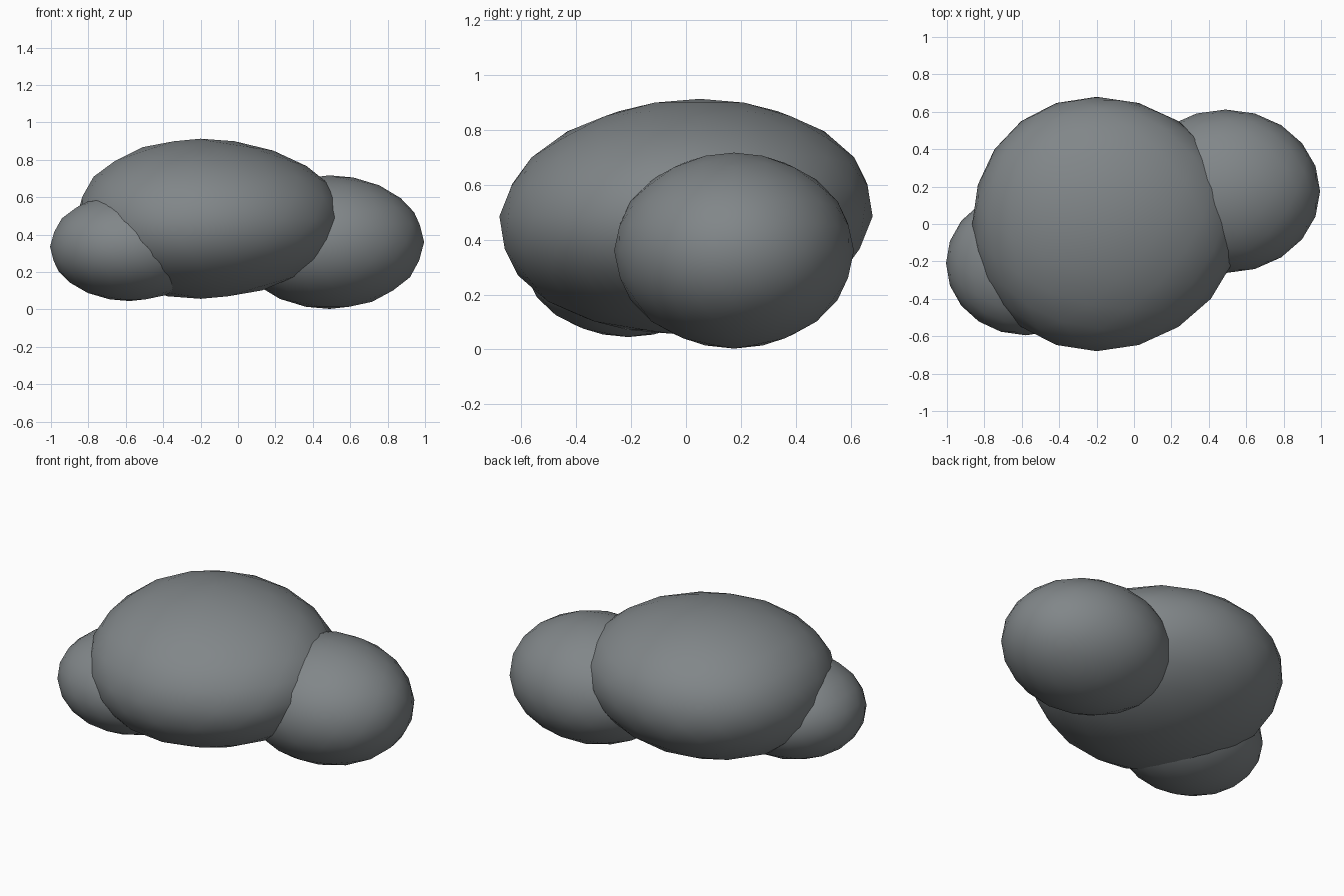
import bpy

if "Cube" in bpy.data.objects:
    bpy.data.objects.remove(bpy.data.objects["Cube"])

stone = bpy.data.materials.new("slate grey")
stone.diffuse_color = (0.22, 0.24, 0.25, 1)
stone.use_nodes = True
stone.node_tree.nodes["Principled BSDF"].inputs["Base Color"].default_value = stone.diffuse_color


def boulder(name, centre, radii, bulge=0.0, lean=0.0):
    """Smooth ellipsoid; bulge makes it egg-shaped along x, lean shifts the top in y."""
    bpy.ops.mesh.primitive_ico_sphere_add(subdivisions=3, radius=1, location=centre)
    ob = bpy.context.object
    ob.name = name
    for v in ob.data.vertices:
        u, w, h = v.co
        v.co = (radii[0] * u + bulge * (u * u - 1),
                radii[1] * w + lean * h,
                radii[2] * h)
    bpy.ops.object.shade_smooth()
    ob.data.materials.append(stone)
    return ob


# Big middle boulder with a smaller one on each side
boulder("large_boulder", (-0.15, 0, 0.485), (0.715, 0.68, 0.428), 0.05, 0.05)
boulder("right_boulder", (0.49, 0.175, 0.36), (0.505, 0.437, 0.357))
boulder("left_boulder", (-0.58, -0.21, 0.335), (0.425, 0.385, 0.29))
